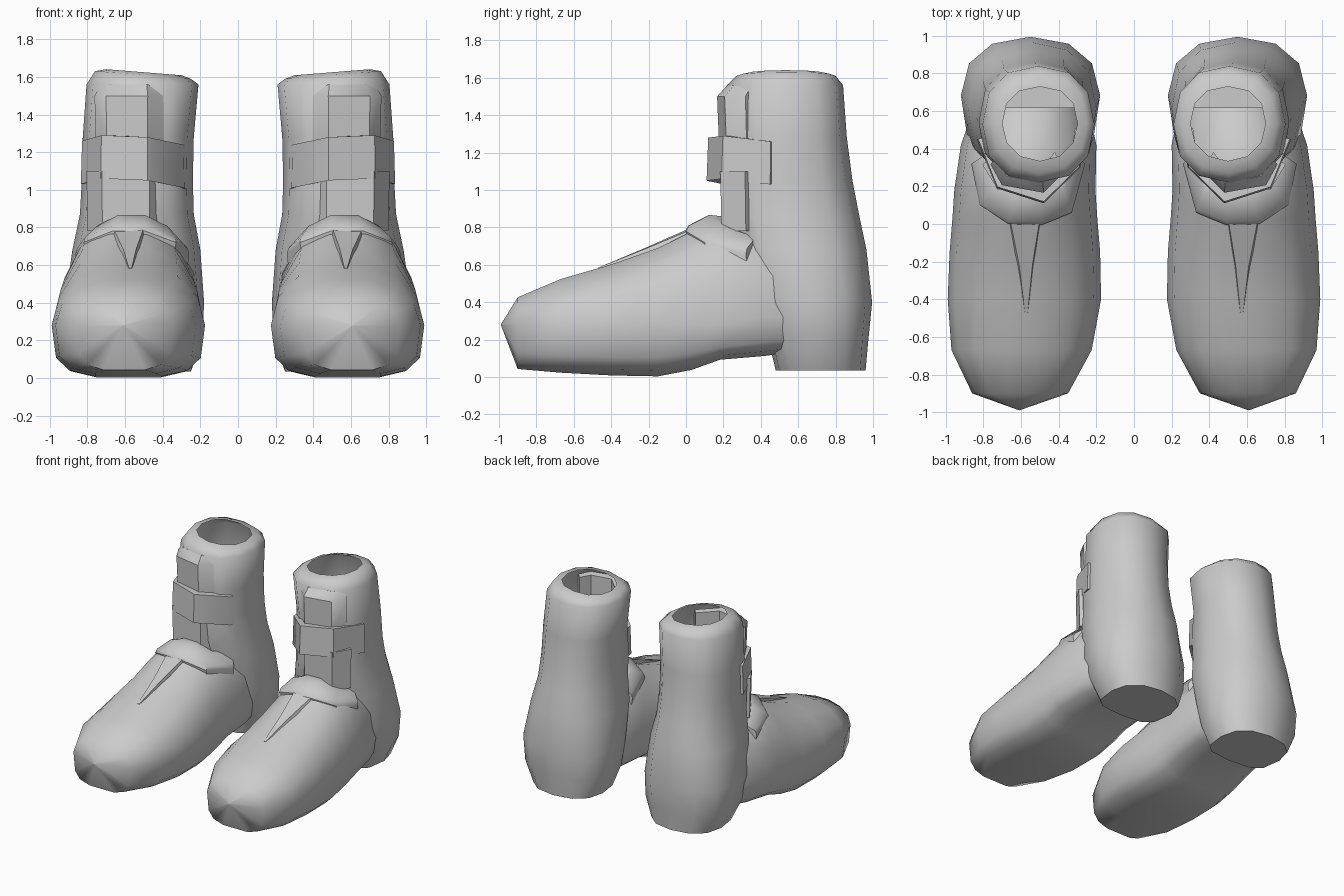
import bpy, bmesh
from math import sin, cos, pi, radians, copysign

cube = bpy.data.objects.get("Cube")
if cube:
    bpy.data.objects.remove(cube)

grey = bpy.data.materials.new("plain_grey")
grey.use_nodes = True
grey.diffuse_color = (0.6, 0.6, 0.6, 1)
bsdf = grey.node_tree.nodes["Principled BSDF"]
bsdf.inputs["Base Color"].default_value = grey.diffuse_color
bsdf.inputs["Roughness"].default_value = 0.7


def oval(u0, u1, v0, v1, vmid, n_low, n_high, count=12):
    """Rounded cross-section, with its own squareness below and above vmid."""
    points = []
    for i in range(count):
        a = 2 * pi * i / count
        c, s = cos(a), sin(a)
        n = n_high if s >= 0 else n_low
        u = (u0 + u1) / 2 + (u1 - u0) / 2 * copysign(abs(c) ** (2 / n), c)
        reach = v1 - vmid if s >= 0 else vmid - v0
        points.append((u, vmid + reach * copysign(abs(s) ** (2 / n), s)))
    return points


def loft(name, rings, angle=60, open_end=False):
    """Skin a row of rings, cap the ends, and mirror to the other boot."""
    bm = bmesh.new()
    rows = [[bm.verts.new(p) for p in ring] for ring in rings]
    count = len(rows[0])
    for a, b in zip(rows, rows[1:]):
        for i in range(count):
            j = (i + 1) % count
            bm.faces.new((a[i], a[j], b[j], b[i]))
    bm.faces.new(rows[0])
    end = bm.faces.new(rows[-1])
    bmesh.ops.recalc_face_normals(bm, faces=bm.faces)
    if open_end:
        bmesh.ops.delete(bm, geom=[end], context='FACES_ONLY')
    bmesh.ops.remove_doubles(bm, verts=bm.verts, dist=0.0005)
    mesh = bpy.data.meshes.new(name)
    bm.to_mesh(mesh)
    bm.free()
    mesh.materials.append(grey)
    obj = bpy.data.objects.new(name, mesh)
    bpy.context.collection.objects.link(obj)
    bpy.ops.object.select_all(action='DESELECT')
    obj.select_set(True)
    bpy.context.view_layer.objects.active = obj
    bpy.ops.object.shade_smooth_by_angle(angle=radians(angle))
    mirror = obj.modifiers.new("other_boot", 'MIRROR')
    mirror.use_mirror_merge = False
    return obj


def band(name, path, rows):
    """Closed strip around the shaft; rows are (height, scale from its axis)."""
    cx, cy = 0.52, 0.55
    loft(name, [[(cx + (x - cx) * k, cy + (y - cy) * k, z + dz) for z, k in rows]
                for x, y, dz in path], angle=40)


# Foot, from toe tip to heel: y, inner x, outer x, bottom, top
foot = [(-0.99, 0.609, 0.611, 0.279, 0.281),
        (-0.90, 0.35, 0.86, 0.04, 0.43),
        (-0.67, 0.225, 0.97, 0.02, 0.53),
        (-0.40, 0.175, 0.99, 0.005, 0.61),
        (-0.15, 0.18, 0.98, 0.0, 0.70),
        (0.03, 0.195, 0.965, 0.035, 0.79),
        (0.18, 0.205, 0.955, 0.09, 0.85),
        (0.42, 0.20, 0.92, 0.11, 0.84),
        (0.62, 0.24, 0.85, 0.14, 0.70)]
loft("foot", [[(x, y, z) for x, z in oval(x0, x1, z0, z1, 0.28 if y < 0.4 else 0.32, 3.6, 2.1, 14)]
              for y, x0, x1, z0, z1 in foot], open_end=True)

# Heel and shaft, open at the top: z, inner x, outer x, front, back, front squareness
shaft = [(0.035, 0.25, 0.82, 0.48, 0.96, 3.5),
         (0.20, 0.19, 0.90, 0.44, 0.975, 3.5),
         (0.40, 0.18, 0.92, 0.37, 0.995, 3.2),
         (0.68, 0.20, 0.88, 0.26, 0.965, 2.8),
         (0.87, 0.235, 0.84, 0.21, 0.925, 2.4),
         (1.05, 0.24, 0.83, 0.20, 0.89, 2.4),
         (1.28, 0.235, 0.825, 0.23, 0.86, 2.3),
         (1.56, 0.21, 0.805, 0.22, 0.84, 2.3),
         (1.61, 0.25, 0.76, 0.27, 0.80, 2.2),
         (1.625, 0.30, 0.70, 0.335, 0.73, 2.1)]
loft("shaft", [[(x, y, z + (x - 0.5) * 0.08 * (z > 1.6))
                for x, y in oval(x0, x1, y0, y1, (y0 + y1) / 2, nf, 2.3)]
               for z, x0, x1, y0, y1, nf in shaft], open_end=True)

# Wide strap around the upper ankle
band("ankle_strap",
     [(0.255, 0.50, -0.06), (0.285, 0.30, -0.04), (0.48, 0.11, 0), (0.73, 0.19, 0.01), (0.835, 0.45, -0.02)],
     [(1.06, 0.78), (1.05, 1.0), (1.28, 0.98), (1.28, 0.78)])

# Front flap above the strap
band("front_flap",
     [(0.31, 0.34, 0), (0.48, 0.17, 0), (0.70, 0.21, 0), (0.76, 0.32, 0)],
     [(1.22, 0.75), (1.22, 0.98), (1.50, 1.01), (1.56, 0.87), (1.55, 0.75)])

# Tongue between collar and strap
band("tongue",
     [(0.38, 0.31, 0), (0.47, 0.19, 0), (0.72, 0.19, 0), (0.80, 0.32, 0)],
     [(0.78, 0.70), (0.78, 1.0), (1.10, 1.02), (1.10, 0.70)])

# Raised collar over the instep
band("instep_collar",
     [(0.26, 0.32, -0.12), (0.33, 0.06, -0.06), (0.49, -0.005, 0), (0.67, 0.0, 0),
      (0.82, 0.10, -0.06), (0.865, 0.32, -0.12)],
     [(0.68, 0.70), (0.70, 0.97), (0.78, 1.0), (0.81, 0.97), (0.867, 0.77), (0.86, 0.66), (0.78, 0.60)])

# Pinched crease on the upper, tapering towards the toe
loft("upper_crease",
     [[(0.49, 0.03, 0.74), (0.50, 0.03, 0.80), (0.66, 0.03, 0.79), (0.68, 0.03, 0.73)],
      [(0.53, -0.22, 0.63), (0.54, -0.22, 0.69), (0.61, -0.22, 0.685), (0.63, -0.22, 0.63)],
      [(0.56, -0.47, 0.55), (0.565, -0.47, 0.585), (0.58, -0.47, 0.585), (0.585, -0.47, 0.55)]])
